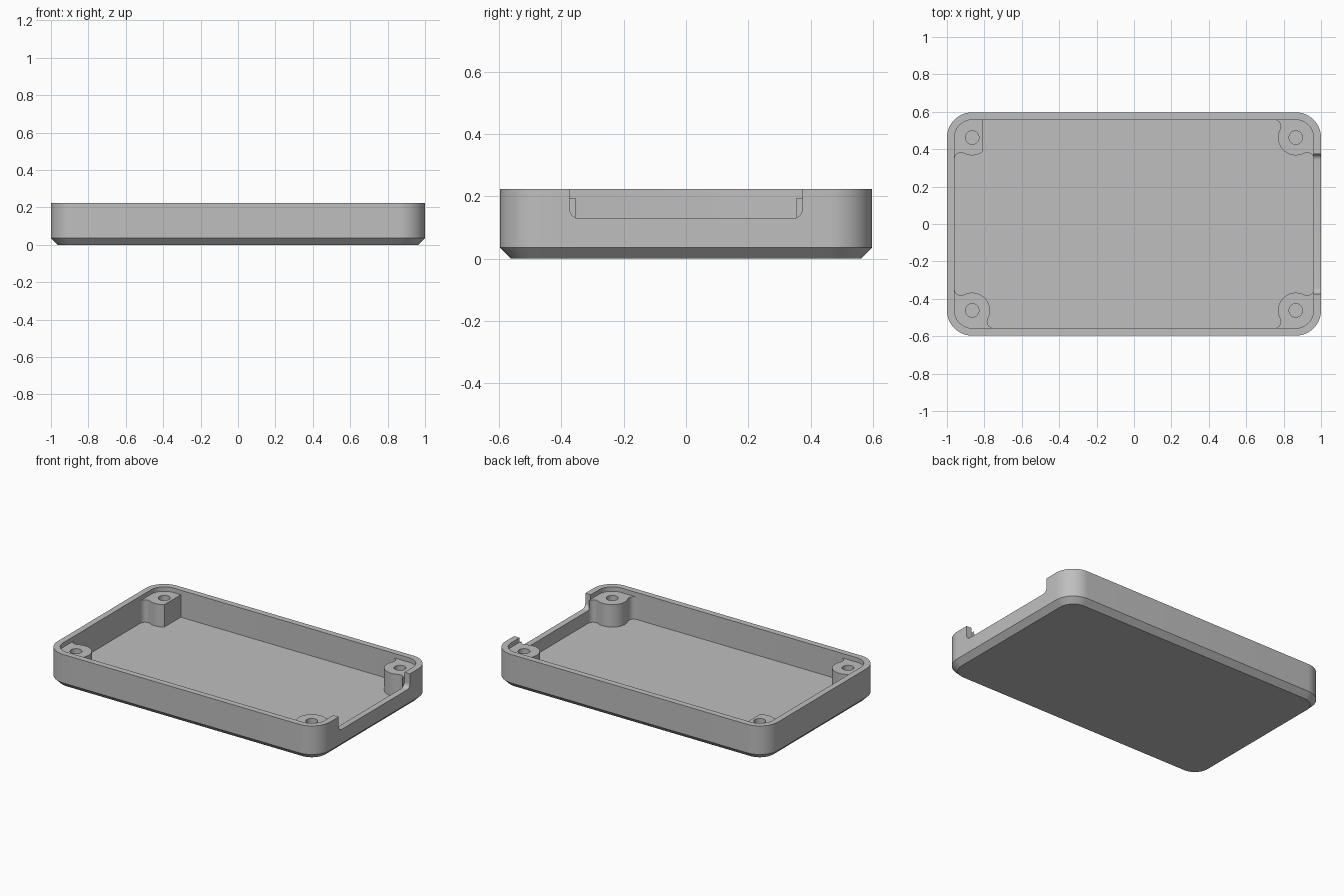
import bpy
import bmesh
from math import sin, cos, pi, atan2, sqrt

HALF_X, HALF_Y, HEIGHT = 1.0, 0.597, 0.224
RADIUS, WALL, FLOOR, CHAMFER = 0.135, 0.04, 0.045, 0.035
BOSS_TOP, FILLET = 0.194, 0.035
BOSS_R = RADIUS - WALL
CX, CY = HALF_X - RADIUS, HALF_Y - RADIUS

cube = bpy.data.objects.get("Cube")
if cube:
    bpy.data.objects.remove(cube, do_unlink=True)

grey = bpy.data.materials.new("plain_grey")
grey.use_nodes = True
grey.diffuse_color = (0.52, 0.52, 0.52, 1)
grey.node_tree.nodes["Principled BSDF"].inputs["Base Color"].default_value = grey.diffuse_color


def arc(cx, cy, r, a0, a1, n=12):
    return [(cx + r * cos(a0 + (a1 - a0) * i / n), cy + r * sin(a0 + (a1 - a0) * i / n))
            for i in range(n + 1)]


def loft(name, loops):
    """Closed solid through a list of equal-length 3D loops."""
    bm = bmesh.new()
    rings = [[bm.verts.new(p) for p in loop] for loop in loops]
    for a, b in zip(rings, rings[1:]):
        for i in range(len(a)):
            j = (i + 1) % len(a)
            bm.faces.new((a[i], a[j], b[j], b[i]))
    bm.faces.new(rings[0][::-1])
    bm.faces.new(rings[-1])
    bmesh.ops.recalc_face_normals(bm, faces=bm.faces)
    mesh = bpy.data.meshes.new(name)
    bm.to_mesh(mesh)
    bm.free()
    mesh.materials.append(grey)
    obj = bpy.data.objects.new(name, mesh)
    bpy.context.collection.objects.link(obj)
    return obj


def prism(name, profile, z0, z1):
    return loft(name, [[(x, y, z) for x, y in profile] for z in (z0, z1)])


def combine(target, other, operation):
    """Apply a boolean and discard the helper."""
    mod = target.modifiers.new(operation.lower(), 'BOOLEAN')
    mod.operation, mod.solver, mod.object = operation, 'EXACT', other
    bpy.context.view_layer.objects.active = target
    bpy.ops.object.modifier_apply(modifier=mod.name)
    bpy.data.objects.remove(other, do_unlink=True)


def rounded_loop(inset, z):
    pts = []
    for k, (sx, sy) in enumerate([(1, 1), (-1, 1), (-1, -1), (1, -1)]):
        pts += arc(sx * CX, sy * CY, RADIUS - inset, k * pi / 2, (k + 1) * pi / 2, 16)
    return [(x, y, z) for x, y in pts]


# Hollow tray with a chamfered underside
tray = loft("tray", [rounded_loop(i, z) for i, z in (
    (CHAMFER, 0), (0, CHAMFER), (0, HEIGHT), (WALL, HEIGHT), (WALL, FLOOR))])

# Screw boss outline: round post blended into both walls, hole at the origin
reach = sqrt(4 * BOSS_R * FILLET)
drop = BOSS_R - FILLET
tangent = atan2(drop, -reach)
blend = arc(-reach, drop, FILLET, pi / 2, tangent - pi, 8)
outline = (blend + arc(0, 0, BOSS_R, tangent, 2.5 * pi - tangent, 32)[1:-1]
           + [(y, x) for x, y in reversed(blend)])
embed = BOSS_R + 0.015
outline += [(embed, -reach)] + arc(0, 0, embed, 0, pi / 2) + [(-reach, embed)]

for sx in (-1, 1):
    for sy in (-1, 1):
        # The back boss on the right side has one flat face
        limit = -0.055 if (sx, sy) == (-1, 1) else -1
        profile = [(sx * (CX + max(u, limit)), sy * (CY + v)) for u, v in outline]
        combine(tray, prism("screw_boss", profile, FLOOR - 0.02, BOSS_TOP), 'UNION')

for sx in (-1, 1):
    for sy in (-1, 1):
        hole = arc(sx * CX, sy * CY, 0.036, 0, 2 * pi, 32)[:-1]
        combine(tray, prism("screw_hole", hole, 0.06, 0.3), 'DIFFERENCE')

# Wide opening with rounded lower corners in one end wall
OPEN_Y, OPEN_Z, OPEN_R = 0.373, 0.129, 0.03
opening = (arc(OPEN_R - OPEN_Y, OPEN_Z + OPEN_R, OPEN_R, pi, 1.5 * pi, 8)
           + arc(OPEN_Y - OPEN_R, OPEN_Z + OPEN_R, OPEN_R, 1.5 * pi, 2 * pi, 8)
           + [(OPEN_Y, 0.3), (-OPEN_Y, 0.3)])
cutter = loft("end_opening", [[(x, y, z) for y, z in opening]
                              for x in (HALF_X - WALL - 0.001, HALF_X + 0.1)])
combine(tray, cutter, 'DIFFERENCE')

# Smooth curves with crisp edges
tray.select_set(True)
bpy.context.view_layer.objects.active = tray
bpy.ops.object.shade_smooth_by_angle(angle=pi / 6)
